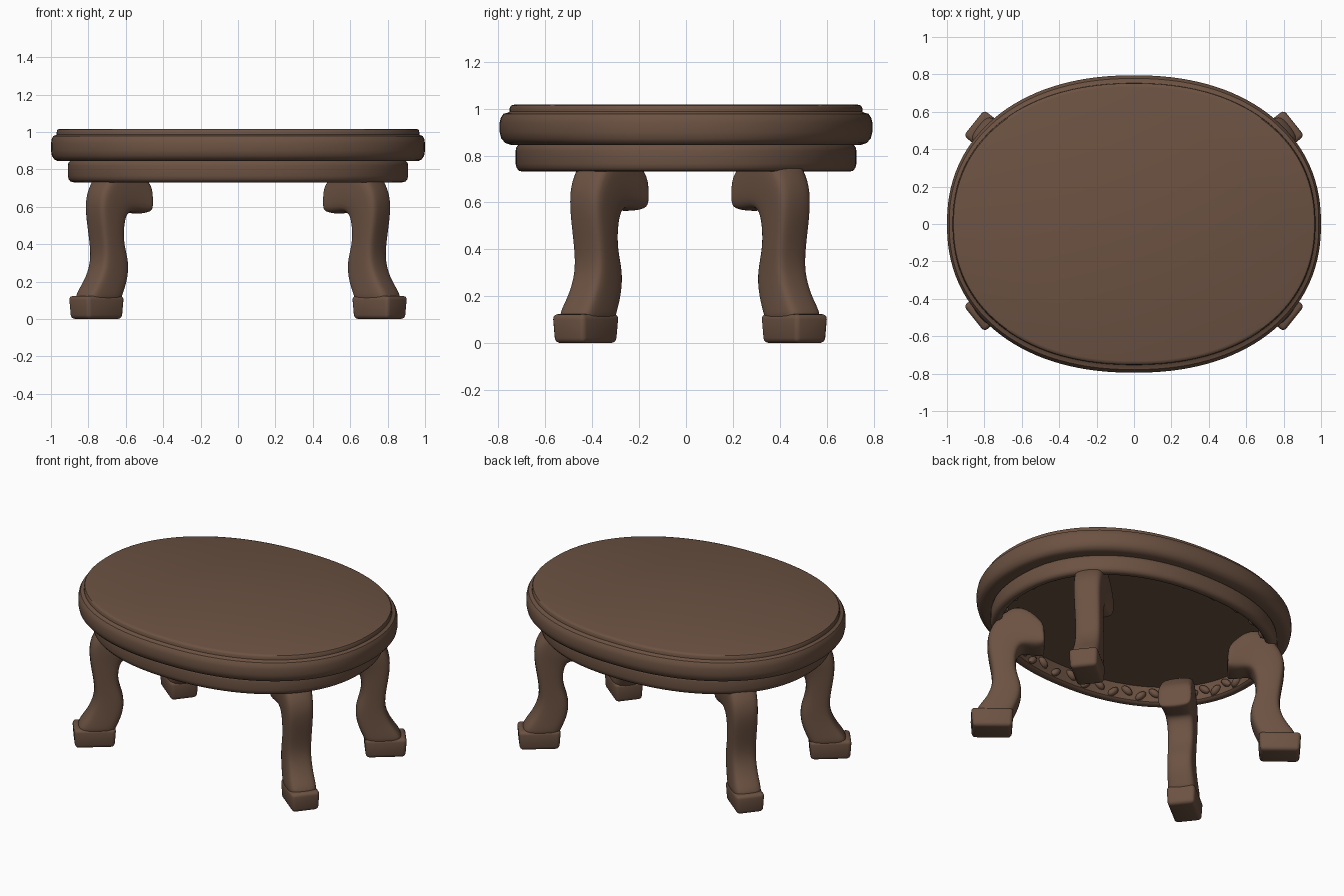
import bpy, bmesh, math
from mathutils import Matrix, Vector

if "Cube" in bpy.data.objects:
    bpy.data.objects.remove(bpy.data.objects["Cube"])

wood = bpy.data.materials.new("brown wood")
wood.diffuse_color = (0.15, 0.085, 0.055, 1)
wood.use_nodes = True
wood.node_tree.nodes["Principled BSDF"].inputs["Base Color"].default_value = wood.diffuse_color


def finish(bm, name, angle=40, subsurf=0):
    bmesh.ops.recalc_face_normals(bm, faces=bm.faces)
    me = bpy.data.meshes.new(name)
    bm.to_mesh(me)
    bm.free()
    me.materials.append(wood)
    ob = bpy.data.objects.new(name, me)
    bpy.context.collection.objects.link(ob)
    if subsurf:
        mod = ob.modifiers.new("smooth", 'SUBSURF')
        mod.levels = mod.render_levels = subsurf
    bpy.ops.object.select_all(action='DESELECT')
    ob.select_set(True)
    bpy.context.view_layer.objects.active = ob
    bpy.ops.object.shade_smooth_by_angle(angle=math.radians(angle))
    return ob


def loft(bm, rings):
    """Skin a list of closed point rings and cap both ends."""
    rows = [[bm.verts.new(p) for p in r] for r in rings]
    n = len(rows[0])
    for a, b in zip(rows, rows[1:]):
        for i in range(n):
            bm.faces.new((a[i], a[(i + 1) % n], b[(i + 1) % n], b[i]))
    bm.faces.new(rows[0])
    bm.faces.new(rows[-1])


def oval_point(a, b, z, t):
    """Point on a slightly squared oval."""
    c, s, k = math.cos(t), math.sin(t), 2 / 2.2
    return (a * math.copysign(abs(c) ** k, c), b * math.copysign(abs(s) ** k, s), z)


def oval_lathe(name, a, b, profile, y_inset=1.0, n=128):
    bm = bmesh.new()
    loft(bm, [[oval_point(a - d, b - d * y_inset, z, 2 * math.pi * (i + .5) / n)
               for i in range(n)] for d, z in profile])
    return finish(bm, name)


# oval top with a moulded edge and raised lip
oval_lathe("table_top", 1.0, 0.795, [
    (.09, .845), (.035, .845), (.018, .853), (.005, .872), (0, .90), (0, .94),
    (.004, .962), (.012, .978), (.026, .983), (.03, .987), (.031, 1.005),
    (.035, 1.013), (.045, 1.017)], 1.4)

# apron ring with a recessed underside
oval_lathe("apron", 0.91, 0.727, [
    (.012, .87), (.012, .845), (.003, .835), (0, .82), (0, .765), (.004, .748),
    (.014, .735), (.03, .731), (.05, .733), (.06, .743), (.062, .845)])

# carved scrolls along the inside of the apron
bm = bmesh.new()
for i in range(56):
    t = 2 * math.pi * (i + .5) / 56
    m = (Matrix.Translation(oval_point(.845, .662, .775 + .025 * (i % 2), t))
         @ Matrix.Rotation(t, 4, 'Z') @ Matrix.Rotation((i % 2 - .5) * 1.4, 4, 'X')
         @ Matrix.Diagonal((.026, .04, .022, 1)))
    bmesh.ops.create_uvsphere(bm, u_segments=10, v_segments=6, radius=1, matrix=m)
finish(bm, "apron_carving")

# leg sections: outer (s, z), inner (s, z), width; s is measured outward from the foot
LEG = [((.10, .08), (-.115, .08), .165), ((.095, .135), (-.13, .13), .17),
       ((.04, .20), (-.165, .20), .16), ((-.006, .30), (-.18, .30), .155),
       ((-.002, .40), (-.14, .40), .155), ((.016, .50), (-.14, .49), .16),
       ((.03, .61), (-.155, .55), .165), ((.01, .70), (-.18, .575), .175),
       ((-.055, .785), (-.215, .575), .18), ((-.14, .845), (-.25, .57), .19),
       ((-.225, .81), (-.28, .568), .195), ((-.29, .74), (-.305, .57), .20),
       ((-.318, .695), (-.318, .58), .195)]


def leg_ring(outer, inner, w):
    """Rectangle with cut corners between the outer and inner points."""
    o, i = Vector((outer[0], 0, outer[1])), Vector((inner[0], 0, inner[1]))
    mid, h = (o + i) / 2, (o - i) / 2
    c = .74
    pts = [(1, c), (c, 1), (-c, 1), (-1, c), (-1, -c), (-c, -1), (c, -1), (1, -c)]
    return [mid + h * u * 1.05 + Vector((0, v * w / 2 * 1.05, 0)) for u, v in pts]


for sx, side in ((1, "right"), (-1, "left")):
    for sy, end in ((-1, "front"), (1, "back")):
        ang = math.atan2(sy * math.sin(math.radians(38.5)), sx * math.cos(math.radians(38.5)))
        place = Matrix.Translation((sx * .757, sy * .445 + .017, 0)) @ Matrix.Rotation(ang, 4, 'Z')

        # curved leg with inward scroll
        bm = bmesh.new()
        loft(bm, [leg_ring(*s) for s in LEG])
        finish(bm, f"{end}_{side}_leg", 60, 2).matrix_world = place

        # block foot, tapering slightly downwards
        bm = bmesh.new()
        bmesh.ops.create_cube(bm, size=1, matrix=Matrix.Translation((0, 0, .062))
                              @ Matrix.Diagonal((.256, .178, .124, 1)))
        for v in bm.verts:
            if v.co.z < .05:
                v.co.x *= .93
                v.co.y *= .93
        bmesh.ops.bevel(bm, geom=bm.edges[:], offset=.022, segments=3, profile=.5, affect='EDGES')
        finish(bm, f"{end}_{side}_foot").matrix_world = place
